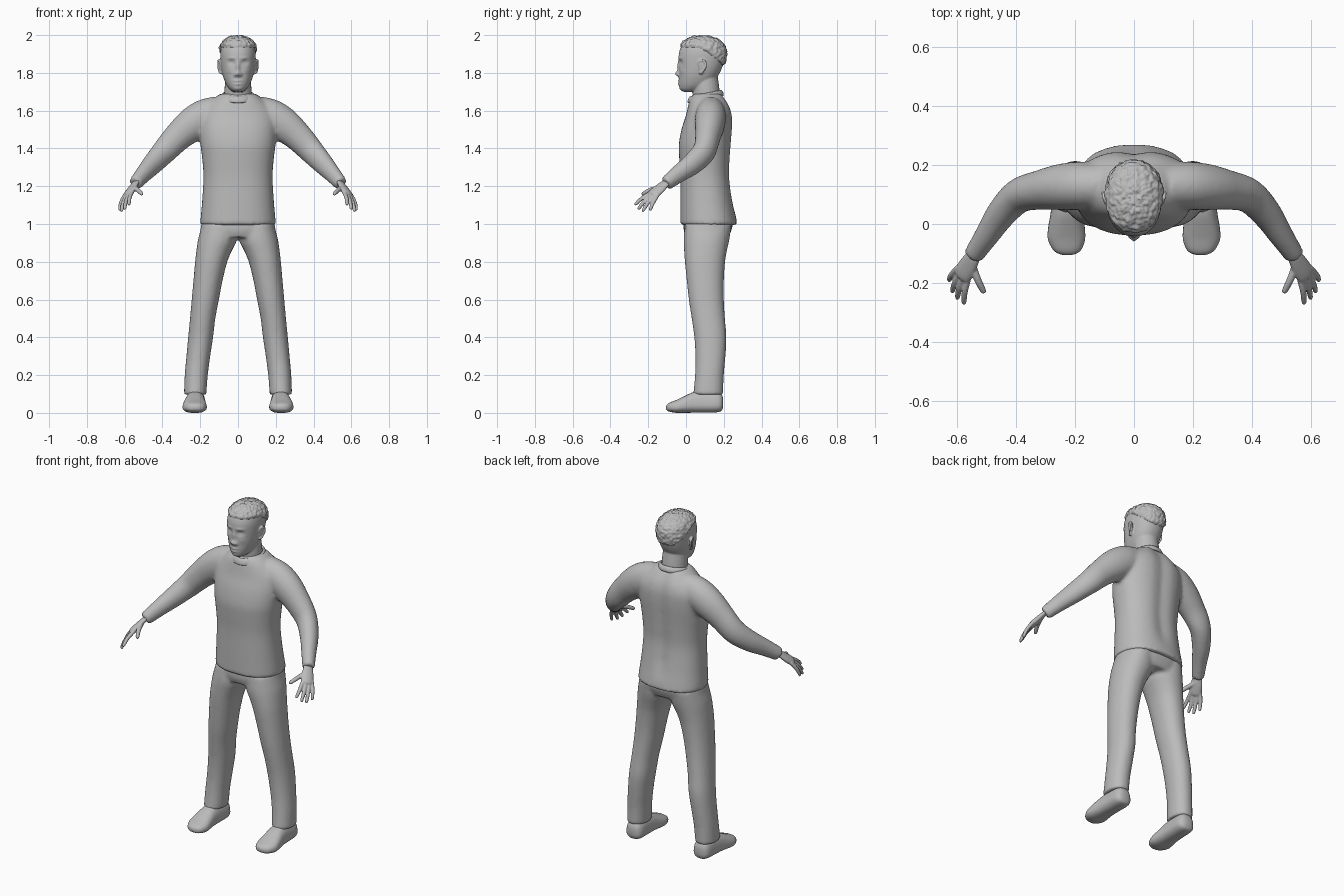
import bpy, bmesh, math
from mathutils import Vector, noise

if "Cube" in bpy.data.objects:
    bpy.data.objects.remove(bpy.data.objects["Cube"])

grey = bpy.data.materials.new("plain_grey")
grey.diffuse_color = (0.5, 0.5, 0.5, 1)
grey.use_nodes = True
grey.node_tree.nodes["Principled BSDF"].inputs["Base Color"].default_value = grey.diffuse_color


def refine(rows, sub):
    """Catmull-Rom interpolation of rows of numbers."""
    out = []
    for i in range(len(rows) - 1):
        a, b, c, d = (rows[max(0, min(len(rows) - 1, k))] for k in range(i - 1, i + 3))
        for j in range(sub):
            t = j / sub
            out.append([q + 0.5 * t * (r - p + t * (2 * p - 5 * q + 4 * r - w + t * (3 * (q - r) + w - p)))
                        for p, q, r, w in zip(a, b, c, d)])
    return out + [list(rows[-1])]


def skin(bm, rings):
    """Join rings of points into a closed tube."""
    vs = [[bm.verts.new(p) for p in ring] for ring in rings]
    n = len(vs[0])
    for a, b in zip(vs, vs[1:]):
        for i in range(n):
            bm.faces.new((a[i], a[(i + 1) % n], b[(i + 1) % n], b[i]))
    bm.faces.new(vs[0])
    bm.faces.new(vs[-1])


def oval(c, u, v, n, power):
    pts = []
    for i in range(n):
        a = 2 * math.pi * i / n
        ca, sa = math.cos(a), math.sin(a)
        pts.append(c + u * math.copysign(abs(ca) ** (2 / power), ca)
                   + v * math.copysign(abs(sa) ** (2 / power), sa))
    return pts


def stack(bm, rows, s=1, power=2.3, n=48, sub=4, warp=None):
    """Horizontal sections: z, centre x, half width, front y, back y."""
    rings = []
    for z, x, rx, yf, yb in refine(rows, sub):
        ring = oval(Vector((s * x, (yf + yb) / 2, z)), Vector((rx, 0, 0)),
                    Vector((0, (yb - yf) / 2, 0)), n, power)
        rings.append([warp(p) for p in ring] if warp else ring)
    skin(bm, rings)


def tube(bm, rows, s=1, side=None, wide=1, flat=1, n=24, sub=4):
    """Round sections along a path: x, y, z, radius."""
    pts = refine(rows, sub)
    rings = []
    for i, (x, y, z, r) in enumerate(pts):
        d = (Vector(pts[min(i + 1, len(pts) - 1)][:3]) - Vector(pts[max(i - 1, 0)][:3])).normalized()
        u = Vector(side) if side else d.cross(Vector((0, 0, 1)))
        if u.length < 1e-3:
            u = Vector((1, 0, 0))
        u = (u - d * u.dot(d)).normalized()
        ring = oval(Vector((x, y, z)), u * r * wide, d.cross(u) * r * flat, n, 2)
        rings.append([Vector((s * p.x, p.y, p.z)) for p in ring])
    skin(bm, rings)


def finish(bm, name, voxel=0, relax=0):
    bmesh.ops.recalc_face_normals(bm, faces=bm.faces)
    for f in bm.faces:
        f.smooth = True
    me = bpy.data.meshes.new(name)
    bm.to_mesh(me)
    bm.free()
    me.materials.append(grey)
    ob = bpy.data.objects.new(name, me)
    bpy.context.collection.objects.link(ob)
    if voxel:
        m = ob.modifiers.new("merge", 'REMESH')
        m.mode, m.voxel_size, m.use_smooth_shade = 'VOXEL', voxel, True
    if relax:
        m = ob.modifiers.new("relax", 'SMOOTH')
        m.factor, m.iterations = 0.5, relax
    return ob


def groove(p):
    """Shallow hollow down the middle of the back."""
    if p.y > 0.13:
        p.y -= 0.013 * math.exp(-(p.x / 0.04) ** 2) * min(1, max(0, (p.z - 1.05) / 0.1))
    return p


# Sweater: torso and both sleeves merged
bm = bmesh.new()
stack(bm, [(0.995, 0, .2, -.03, .272), (1.03, 0, .198, -.03, .266), (1.12, 0, .19, -.03, .25),
           (1.25, 0, .183, -.03, .234), (1.35, 0, .19, -.036, .237), (1.42, 0, .199, -.038, .242),
           (1.5, 0, .205, -.024, .248), (1.57, 0, .2, -.002, .248), (1.62, 0, .17, .01, .236),
           (1.66, 0, .13, .02, .214), (1.69, 0, .095, .04, .193)], warp=groove)
for s in (1, -1):
    tube(bm, [(.1, .13, 1.595, .085), (.18, .13, 1.565, .094), (.25, .125, 1.52, .09),
              (.32, .115, 1.46, .077), (.39, .096, 1.385, .068), (.45, .035, 1.32, .059),
              (.5, -.04, 1.265, .048), (.545, -.107, 1.213, .039)], s, wide=.87)
finish(bm, "sweater", .011, 5)

# Crew collar: tilted band around the neck
bm = bmesh.new()
rings = []
for k in range(13):
    a = 2 * math.pi * k / 12
    g, h = .008 * math.cos(a), .017 * math.sin(a)
    ring = oval(Vector((0, .104, 1.676 + h)), Vector((.083 + g - h * .35, 0, 0)),
                Vector((0, .086 + g - h * .35, 0)), 48, 2)
    rings.append([p + Vector((0, 0, (p.y - .104) * .2)) for p in ring])
skin(bm, rings)
bm.faces.ensure_lookup_table()
bmesh.ops.delete(bm, geom=[f for f in bm.faces if len(f.verts) > 4], context='FACES_ONLY')
bmesh.ops.remove_doubles(bm, verts=bm.verts, dist=1e-5)
finish(bm, "collar")

# Trousers: hips and both legs merged
bm = bmesh.new()
stack(bm, [(1.05, 0, .183, -.005, .235), (1.0, 0, .194, -.012, .247), (.965, 0, .199, -.012, .24),
           (.93, 0, .195, -.002, .225)])
for s in (1, -1):
    stack(bm, [(1.0, .1, .09, -.005, .242), (.92, .108, .103, -.012, .23), (.86, .126, .094, -.01, .217),
               (.8, .142, .085, -.006, .207), (.7, .159, .077, .004, .2), (.6, .173, .072, .015, .2),
               (.5, .187, .067, .03, .206), (.4, .198, .066, .044, .214), (.3, .21, .063, .05, .209),
               (.2, .221, .061, .048, .2), (.096, .227, .059, .038, .196)], s, power=2.15)
finish(bm, "trousers", .01, 5)

# Shoes: sections from heel to toe
for s, side in ((1, "left"), (-1, "right")):
    bm = bmesh.new()
    rings = []
    rows = [(.197, .224, .02, .03, .075), (.187, .224, .041, .01, .1), (.16, .224, .052, .003, .113),
            (.1, .225, .053, .001, .118), (.04, .227, .055, .001, .11), (-.01, .229, .06, 0, .088),
            (-.05, .229, .061, 0, .069), (-.085, .227, .047, .006, .055), (-.1, .226, .03, .012, .045),
            (-.106, .226, .01, .022, .034)]
    for y, x, rx, z0, z1 in refine(rows, 4):
        ring = oval(Vector((s * x, y, (z0 + z1) / 2)), Vector((rx, 0, 0)),
                    Vector((0, 0, (z1 - z0) / 2)), 32, 2.6)
        for p in ring:
            p.x = s * x + (p.x - s * x) * (1.05 - .25 * max(0, p.z - .03) / .1)
        rings.append(ring)
    skin(bm, rings)
    finish(bm, side + "_shoe")

# Hands: palm, four fingers and thumb merged
for s, side in ((1, "left"), (-1, "right")):
    bm = bmesh.new()
    across = (.043, .042, -.022)
    tube(bm, [(.515, -.065, 1.245, .025), (.543, -.108, 1.216, .027), (.562, -.14, 1.187, .034),
              (.58, -.17, 1.16, .035), (.586, -.18, 1.15, .027)], s, side=across, flat=.5)
    for base, tip in (((.562, -.187, 1.163), (.578, -.272, 1.102)),
                      ((.576, -.180, 1.156), (.601, -.255, 1.078)),
                      ((.589, -.168, 1.149), (.618, -.232, 1.066)),
                      ((.600, -.153, 1.147), (.629, -.192, 1.072)),
                      ((.548, -.135, 1.192), (.508, -.235, 1.158))):
        a, b = Vector(base), Vector(tip)
        thick = .0125 if a.z > 1.18 else .0105
        mid = a.lerp(b, .5) + Vector((.004, 0, .006))
        tube(bm, [(*a.lerp(b, -.15), thick), (*mid, thick), (*a.lerp(b, .92), thick * .8),
                  (*b, thick * .3)], s, n=14)
    finish(bm, side + "_hand", .004, 2)

# Facial relief: x, z, spread x, spread z, depth (negative is forward)
RELIEF = [(0, 1.795, .013, .013, -.021), (0, 1.83, .009, .028, -.011), (0, 1.757, .022, .005, -.007),
          (0, 1.741, .018, .006, -.007), (0, 1.749, .022, .002, .006), (0, 1.716, .02, .012, -.004)]
for s in (1, -1):
    RELIEF += [(s * .015, 1.79, .007, .008, -.01), (s * .035, 1.854, .017, .012, .013),
               (s * .035, 1.852, .011, .005, -.007), (s * .034, 1.879, .022, .006, -.005),
               (s * .045, 1.81, .018, .016, -.003)]


def face(p):
    if p.y < .06:
        p.y += sum(d * math.exp(-((p.x - x) / a) ** 2 - ((p.z - z) / b) ** 2) for x, z, a, b, d in RELIEF)
    return p


SKULL = [(1.7, 0, .025, -.014, .06), (1.715, 0, .045, -.03, .1), (1.74, 0, .063, -.036, .14),
         (1.78, 0, .079, -.037, .167), (1.82, 0, .088, -.037, .188), (1.87, 0, .093, -.039, .204),
         (1.91, 0, .093, -.036, .207), (1.945, 0, .085, -.022, .195), (1.97, 0, .065, .005, .168),
         (1.985, 0, .035, .04, .13), (1.988, 0, .01, .07, .1)]

# Head with neck and ears
bm = bmesh.new()
stack(bm, SKULL, power=2.2, n=120, sub=7, warp=face)
tube(bm, [(0, .118, 1.6, .078), (0, .11, 1.66, .073), (0, .105, 1.72, .071), (0, .1, 1.79, .066)])
for s in (1, -1):
    tube(bm, [(.088, .078, 1.793, .008), (.091, .081, 1.81, .014), (.094, .084, 1.832, .019),
              (.096, .088, 1.852, .017), (.096, .09, 1.862, .008)], s, side=(.25, 1, 0), flat=.4)
    tube(bm, [(.092, .07, 1.798, .006), (.098, .086, 1.806, .006), (.104, .103, 1.83, .006),
              (.105, .103, 1.854, .006), (.102, .088, 1.867, .006), (.096, .07, 1.858, .005),
              (.092, .068, 1.84, .005)], s, side=(1, 0, 0), n=10)
finish(bm, "head", .0045, 2)

# Short curly hair: cap over the skull with a rough surface
bm = bmesh.new()
stack(bm, SKULL[4:], power=2.2, n=140, sub=9)


def above(p):
    t = min(1, max(0, (p.y - .02) / .17))
    return p.z - (1.938 - .095 * t * t)


bmesh.ops.delete(bm, geom=[v for v in bm.verts if above(v.co) < -.004], context='VERTS')
for v in bm.verts:
    p = v.co.copy()
    out = (p - Vector((0, .085, 1.89))).normalized()
    curl = noise.noise(p * 75) * .006 + noise.noise(p * 150) * .003
    grow = min(1, max(0, (above(p) + .004) / .012))
    v.co = p + out * (grow * (.010 + curl) - .001)
finish(bm, "hair")
